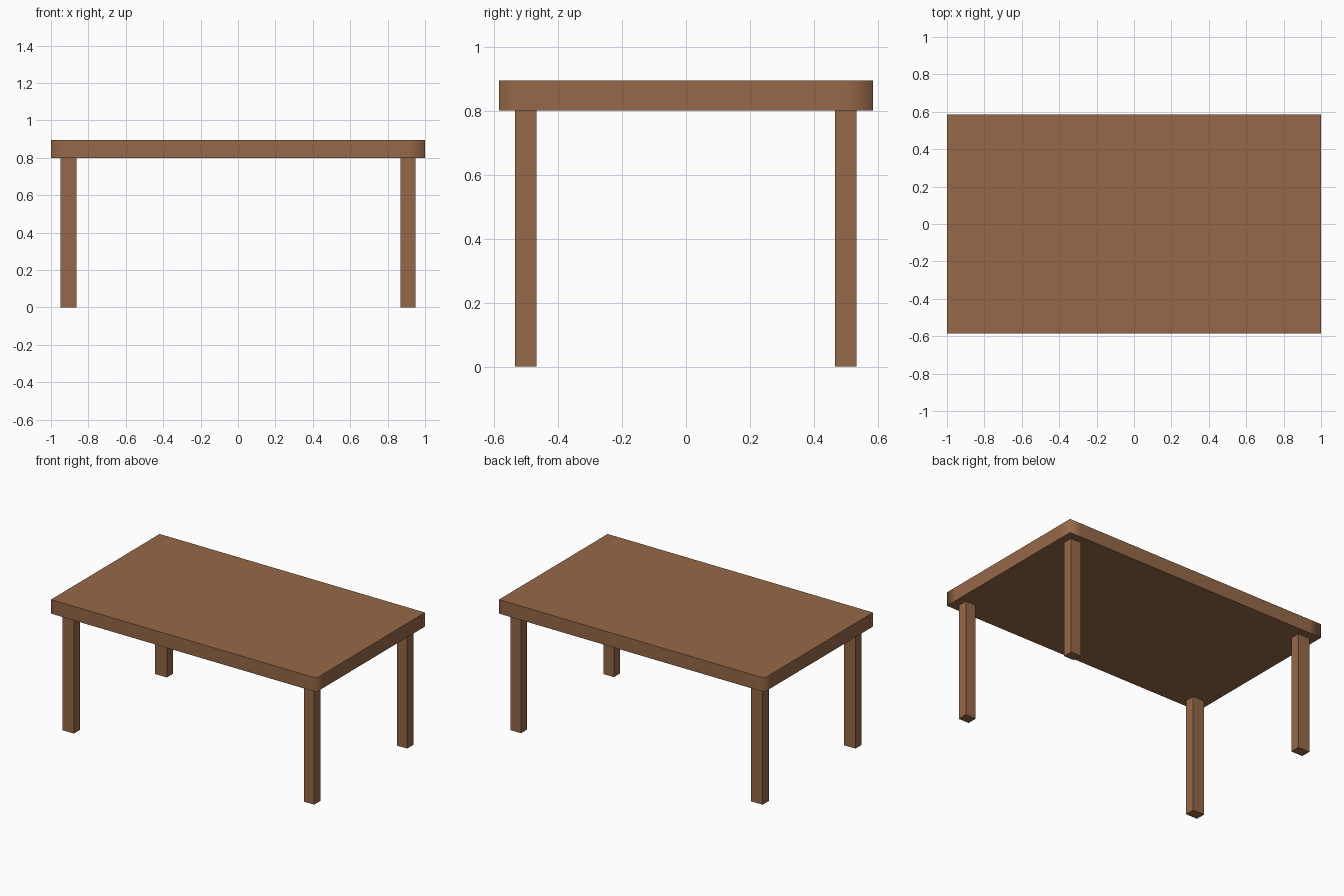
import bpy
import bmesh

if "Cube" in bpy.data.objects:
    bpy.data.objects.remove(bpy.data.objects["Cube"])

wood = bpy.data.materials.new("wood")
wood.diffuse_color = (0.305, 0.138, 0.065, 1)
wood.use_nodes = True
wood.node_tree.nodes["Principled BSDF"].inputs["Base Color"].default_value = wood.diffuse_color


def make_object(name, bm):
    bmesh.ops.recalc_face_normals(bm, faces=bm.faces[:])
    mesh = bpy.data.meshes.new(name)
    bm.to_mesh(mesh)
    bm.free()
    mesh.materials.append(wood)
    ob = bpy.data.objects.new(name, mesh)
    bpy.context.collection.objects.link(ob)
    return ob


# Tabletop: slab with softly shaded upright corners and crisp rims
def tabletop(hx, hy, z0, z1, inset):
    bm = bmesh.new()
    outline = []
    for sx, sy in ((-1, -1), (1, -1), (1, 1), (-1, 1)):
        along_x = (sx * (hx - inset), sy * hy)
        along_y = (sx * hx, sy * (hy - inset))
        corner = (sx * hx, sy * hy)
        outline += [along_y, corner, along_x] if sx == sy else [along_x, corner, along_y]
    base = bm.faces.new([bm.verts.new((x, y, z0)) for x, y in outline])
    ext = bmesh.ops.extrude_face_region(bm, geom=[base], use_keep_orig=True)
    top_verts = [g for g in ext["geom"] if isinstance(g, bmesh.types.BMVert)]
    bmesh.ops.translate(bm, verts=top_verts, vec=(0, 0, z1 - z0))
    for f in bm.faces:
        f.smooth = len(f.verts) == 4
    for e in bm.edges:
        e.smooth = abs(e.verts[0].co.z - e.verts[1].co.z) > 1e-4
    return make_object("tabletop", bm)


# Square legs
def leg(name, x0, x1, y0, y1, height):
    bm = bmesh.new()
    bmesh.ops.create_cube(bm, size=1)
    bmesh.ops.scale(bm, verts=bm.verts[:], vec=(x1 - x0, y1 - y0, height))
    bmesh.ops.translate(bm, verts=bm.verts[:],
                        vec=((x0 + x1) / 2, (y0 + y1) / 2, height / 2))
    return make_object(name, bm)


tabletop(1.0, 0.585, 0.80, 0.895, 0.09)
for side, x0, x1 in (("left", -0.95, -0.863), ("right", 0.87, 0.948)):
    for end, y0, y1 in (("front", -0.534, -0.467), ("back", 0.466, 0.533)):
        leg(f"{end}_{side}_leg", x0, x1, y0, y1, 0.80)
